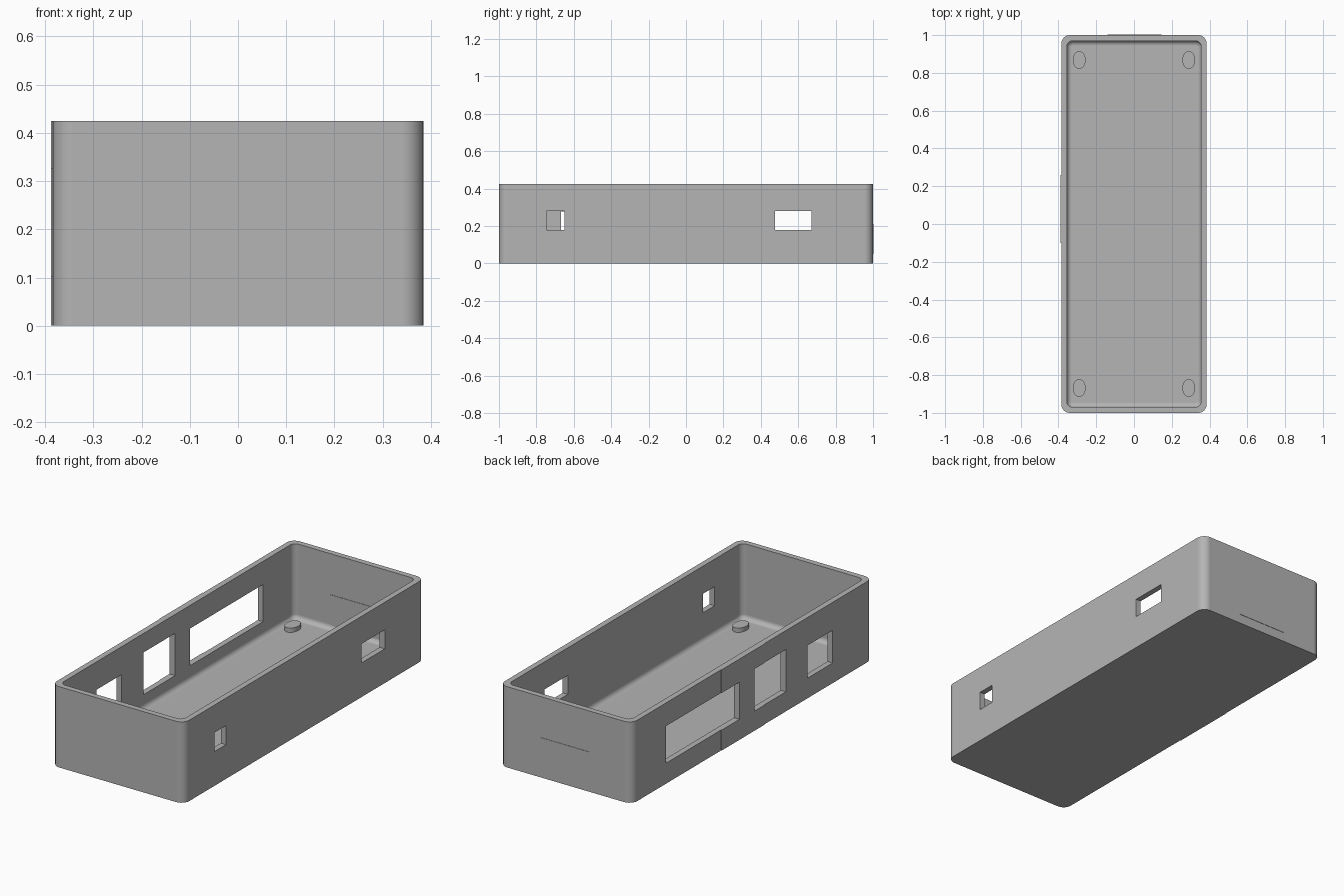
import bpy, bmesh, math
from mathutils import Matrix

cube = bpy.data.objects.get("Cube")
if cube:
    bpy.data.objects.remove(cube, do_unlink=True)

HX, HY, H = 0.385, 1.0, 0.425     # half width, half length, height
WALL, FLOOR, FILLET = 0.03, 0.03, 0.025

grey = bpy.data.materials.new("plain grey")
grey.use_nodes = True
colour = (0.46, 0.46, 0.46, 1)
grey.diffuse_color = colour
grey.node_tree.nodes["Principled BSDF"].inputs["Base Color"].default_value = colour


def make_object(name, bm):
    bmesh.ops.recalc_face_normals(bm, faces=bm.faces)
    mesh = bpy.data.meshes.new(name)
    bm.to_mesh(mesh)
    bm.free()
    mesh.materials.append(grey)
    obj = bpy.data.objects.new(name, mesh)
    bpy.context.collection.objects.link(obj)
    return obj


def activate(obj):
    bpy.ops.object.select_all(action='DESELECT')
    obj.select_set(True)
    bpy.context.view_layer.objects.active = obj


def box(name, x0, x1, y0, y1, z0, z1):
    bm = bmesh.new()
    size = Matrix.Diagonal((x1 - x0, y1 - y0, z1 - z0, 1))
    place = Matrix.Translation(((x0 + x1) / 2, (y0 + y1) / 2, (z0 + z1) / 2))
    bmesh.ops.create_cube(bm, size=1, matrix=place @ size)
    return make_object(name, bm)


def rounded_ring(bm, inset, radius, z, steps=6):
    """Loop of vertices around a rounded rectangle."""
    ring = []
    for i, (sx, sy) in enumerate([(1, 1), (-1, 1), (-1, -1), (1, -1)]):
        cx, cy = sx * (HX - inset - radius), sy * (HY - inset - radius)
        for k in range(steps + 1):
            a = math.pi / 2 * (i + k / steps)
            ring.append(bm.verts.new((cx + radius * math.cos(a), cy + radius * math.sin(a), z)))
    return ring


# Open tray: outer wall, rim, inner wall and filleted floor
bm = bmesh.new()
levels = [(0, 0.045, 0), (0, 0.045, H), (WALL, 0.03, H)]
for k in range(6):
    a = math.pi / 2 * k / 5
    run = FILLET * (1 - math.cos(a))
    levels.append((WALL + run, 0.03 - run, FLOOR + FILLET * (1 - math.sin(a))))
rings = [rounded_ring(bm, *level) for level in levels]
for low, high in zip(rings, rings[1:]):
    for i in range(len(low)):
        j = (i + 1) % len(low)
        bm.faces.new((low[i], low[j], high[j], high[i]))
bm.faces.new(rings[0])
bm.faces.new(rings[-1])
tray = make_object("tray", bm)

# Very thin raised pads on the side and end walls
side_pad = box("side_pad", -HX - 0.003, -HX + 0.002, -0.1, 0.26, 0.0, H)
outer_end_pad = box("outer_end_pad", -0.14, 0.145, HY - 0.002, HY + 0.002, 0.05, 0.21)
inner_end_pad = box("inner_end_pad", -0.14, 0.145, HY - WALL - 0.002, HY - WALL + 0.002, 0.05, 0.21)

# Wall openings: side, y range, z range
openings = [
    (-1, 0.11, 0.715, 0.108, 0.303),
    (-1, -0.28, -0.015, 0.103, 0.325),
    (-1, -0.668, -0.46, 0.106, 0.278),
    (1, -0.745, -0.65, 0.18, 0.28),
    (1, 0.475, 0.67, 0.18, 0.28),
]
for side, y0, y1, z0, z1 in openings:
    xs = sorted((side * (HX - 0.1), side * (HX + 0.1)))
    cutter = box("opening_cutter", *xs, y0, y1, z0, z1)
    cutter.hide_render = True
    for part in [tray] + ([side_pad] if side < 0 else []):
        activate(part)
        cut = part.modifiers.new("opening", 'BOOLEAN')
        cut.operation, cut.solver, cut.object = 'DIFFERENCE', 'EXACT', cutter
        bpy.ops.object.modifier_apply(modifier=cut.name)
    bpy.data.objects.remove(cutter, do_unlink=True)

# Oval mounting bosses in the floor corners
bosses = []
for sx, xname in ((-1, "right"), (1, "left")):
    for sy, yname in ((-1, "front"), (1, "back")):
        bm = bmesh.new()
        place = Matrix.Translation((sx * 0.29, sy * 0.868, 0.037))
        bmesh.ops.create_cone(bm, cap_ends=True, segments=32, radius1=1, radius2=1, depth=1,
                              matrix=place @ Matrix.Diagonal((0.034, 0.047, 0.032, 1)))
        bosses.append(make_object(f"boss_{yname}_{xname}", bm))

# Smooth curves, crisp edges
for obj in [tray] + bosses:
    activate(obj)
    bpy.ops.object.shade_smooth_by_angle(angle=math.radians(30))
    weighted = obj.modifiers.new("weighted_normals", 'WEIGHTED_NORMAL')
    weighted.keep_sharp = True
